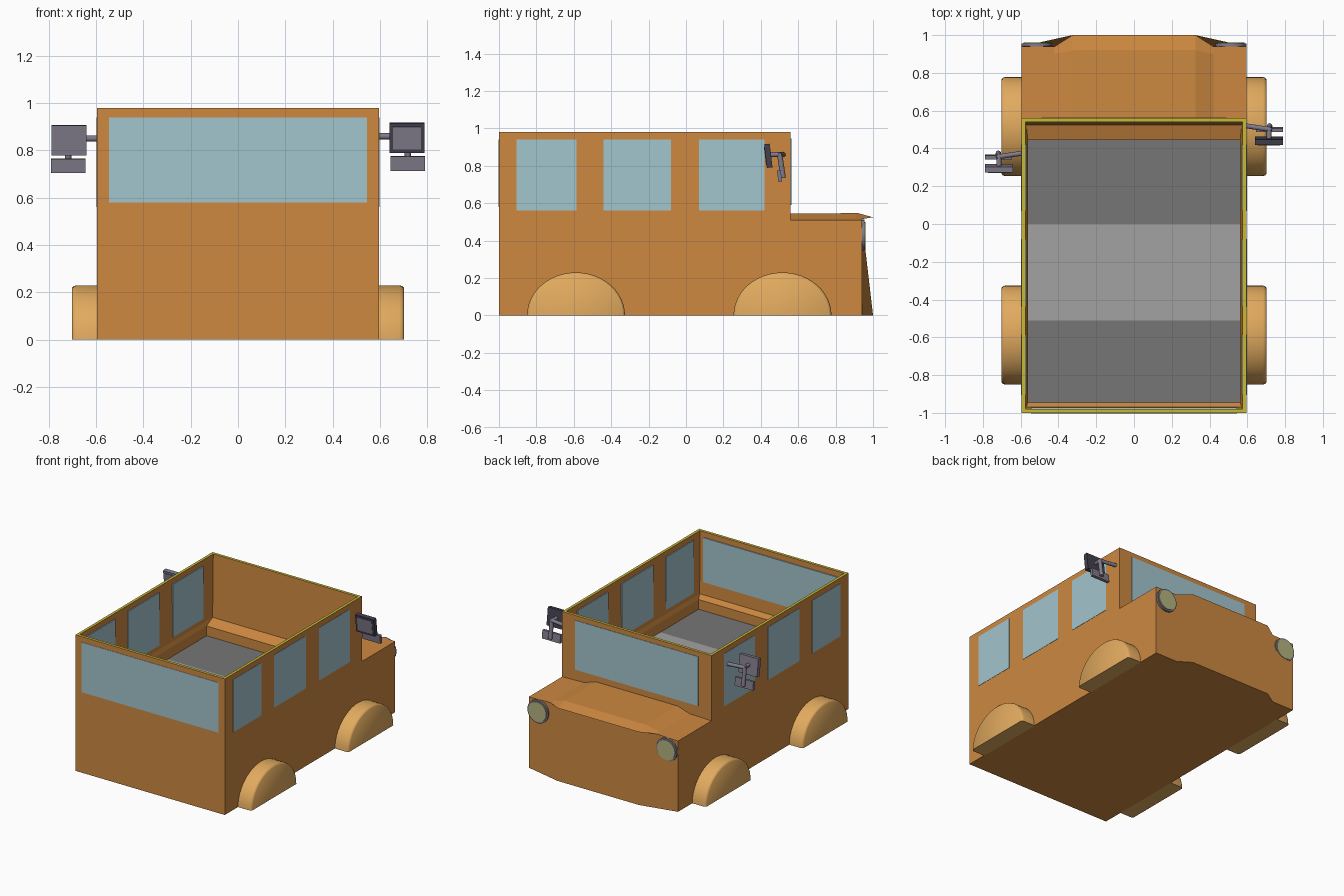
import bpy, bmesh, math
from mathutils import Vector

if "Cube" in bpy.data.objects:
    bpy.data.objects.remove(bpy.data.objects["Cube"])


def material(name, r, g, b):
    m = bpy.data.materials.new(name)
    m.diffuse_color = (r ** 2.2, g ** 2.2, b ** 2.2, 1)
    m.use_nodes = True
    m.node_tree.nodes["Principled BSDF"].inputs["Base Color"].default_value = m.diffuse_color
    return m


ORANGE = material("orange_paint", 0.80, 0.53, 0.26)
AMBER = material("amber_fender", 0.88, 0.66, 0.37)
YELLOW = material("yellow_rim", 0.78, 0.72, 0.22)
GLASS = material("glass_blue", 0.63, 0.77, 0.80)
LENS = material("lamp_lens", 0.70, 0.70, 0.50)
METAL = material("mirror_metal", 0.50, 0.48, 0.54)
DARK = material("mirror_frame", 0.27, 0.26, 0.31)
FLOOR = material("floor_dark", 0.46, 0.46, 0.46)
FLOOR_LIGHT = material("floor_light", 0.63, 0.63, 0.63)


def mesh(name, verts, faces, *mats):
    me = bpy.data.meshes.new(name)
    me.from_pydata(verts, [], faces)
    bm = bmesh.new()
    bm.from_mesh(me)
    bmesh.ops.recalc_face_normals(bm, faces=bm.faces)
    bm.to_mesh(me)
    bm.free()
    ob = bpy.data.objects.new(name, me)
    bpy.context.collection.objects.link(ob)
    for m in mats:
        me.materials.append(m)
    return ob


def loft(name, rings, *mats):
    """Skin equal-length rings and cap both ends."""
    n = len(rings[0])
    faces = [(k * n + i, k * n + (i + 1) % n, (k + 1) * n + (i + 1) % n, (k + 1) * n + i)
             for k in range(len(rings) - 1) for i in range(n)]
    faces += [tuple(range(n)), tuple(range((len(rings) - 1) * n, len(rings) * n))]
    return mesh(name, [v for r in rings for v in r], faces, *mats)


def box(name, x, y, z, mat, tilt=0.0):
    """Box from (min, max) ranges, optionally tilted about x."""
    ring = lambda h: [(x[0], y[0], h), (x[1], y[0], h), (x[1], y[1], h), (x[0], y[1], h)]
    ob = loft(name, [ring(z[0]), ring(z[1])], mat)
    if tilt:
        c = Vector((sum(x) / 2, sum(y) / 2, sum(z) / 2))
        for v in ob.data.vertices:
            v.co -= c
        ob.location = c
        ob.rotation_euler.x = tilt
    return ob


def rod(name, a, b, r, mat, sides=12):
    a, b = Vector(a), Vector(b)
    q = (b - a).to_track_quat('Z', 'Y')
    ring = [q @ Vector((r * math.cos(t), r * math.sin(t), 0))
            for t in (2 * math.pi * i / sides for i in range(sides))]
    ob = loft(name, [[p + v for v in ring] for p in (a, b)], mat)
    smooth(ob)
    return ob


def smooth(ob):
    bpy.ops.object.select_all(action='DESELECT')
    ob.select_set(True)
    bpy.context.view_layer.objects.active = ob
    bpy.ops.object.shade_smooth_by_angle(angle=math.radians(50))


# Open-topped cabin: outer shell, rim, inner walls, ledge, floor well
loops = [(.595, -1, .56, 0), (.595, -1, .56, .98), (.575, -.98, .54, .98),
         (.57, -.97, .525, .53), (.562, -.945, .445, .50), (.562, -.945, .445, .42)]
cabin = loft("cabin", [[(-w, a, z), (w, a, z), (w, b, z), (-w, b, z)]
                       for w, a, b, z in loops], ORANGE, YELLOW)
for f in cabin.data.polygons:
    if all(abs(cabin.data.vertices[i].co.z - .98) < 1e-4 for i in f.vertices):
        f.material_index = 1

# Floor panels
for name, a, b, m in (("floor_rear", -.945, -.51, FLOOR), ("floor_middle", -.51, 0, FLOOR_LIGHT),
                      ("floor_front", 0, .445, FLOOR)):
    box(name, (-.562, .562), (a, b), (.415, .43), m)


# Hood: raised centre that protrudes and tapers at the nose
def hood_ring(side_y, nose_y, top, low):
    half = [(.595, side_y, low), (.42, side_y, low + .005), (.325, nose_y, top)]
    upper = half + [(-x, y, z) for x, y, z in reversed(half)]
    return upper + [(x, y, 0) for x, y, z in reversed(upper)]


loft("hood", [hood_ring(.56, .56, .545, .51), hood_ring(.90, .92, .547, .51),
              hood_ring(.94, 1.0, .525, .51)], ORANGE)

# Windows
box("front_window", (-.545, .545), (-1.002, -.972), (.58, .94), GLASS)
box("back_window", (-.49, .49), (.55, .563), (.59, .945), GLASS)
for s in (-1, 1):
    for a, b in ((-.905, -.585), (-.44, -.08), (.07, .42)):
        box("side_window", sorted((s * .568, s * .597)), (a, b), (.56, .94), GLASS)

# Half-round fenders with a rounded outer edge
for s in (-1, 1):
    for cy in (-.588, .516):
        rings = []
        for x, k in ((.59, 1), (.683, 1), (.695, .985), (.702, .95)):
            rings.append([(s * x, cy + .262 * k * math.cos(t), .23 * k * math.sin(t))
                          for t in (math.pi * i / 24 for i in range(25))])
        smooth(loft("fender", rings, AMBER))

# Headlights
for s in (-1, 1):
    rod("headlight_rim", (s * .513, .93, .43), (s * .513, .955, .43), .082, METAL, 32)
    rod("headlight_lens", (s * .513, .95, .43), (s * .513, .961, .43), .071, LENS, 32)

# Wing mirrors: arm, bracket, stem, framed upper plate and small lower plate
for s, y, dz in ((1, .51, 0), (-1, .365, -.01)):
    X = lambda a, b: sorted((s * a, s * b))
    rod("mirror_arm", (s * .59, y + .01, .86 + dz), (s * .725, y - .01, .86 + dz), .013, METAL)
    rod("mirror_bracket", (s * .715, y - .01, .86 + dz), (s * .715, y - .06, .86 + dz), .013, METAL)
    rod("mirror_stem", (s * .718, y - .01, .865 + dz), (s * .718, y + .01, .735 + dz), .014, METAL)
    box("mirror_lower_plate", X(.645, .79), (y - .02, y), (.715 + dz, .775 + dz), METAL, .12)
    box("mirror_frame", X(.64, .788), (y - .085, y - .055), (.79 + dz, .917 + dz),
        DARK if s > 0 else METAL, .12)
    box("mirror_face", X(.655, .773), (y - .088, y - .06), (.805 + dz, .902 + dz), METAL, .12)
